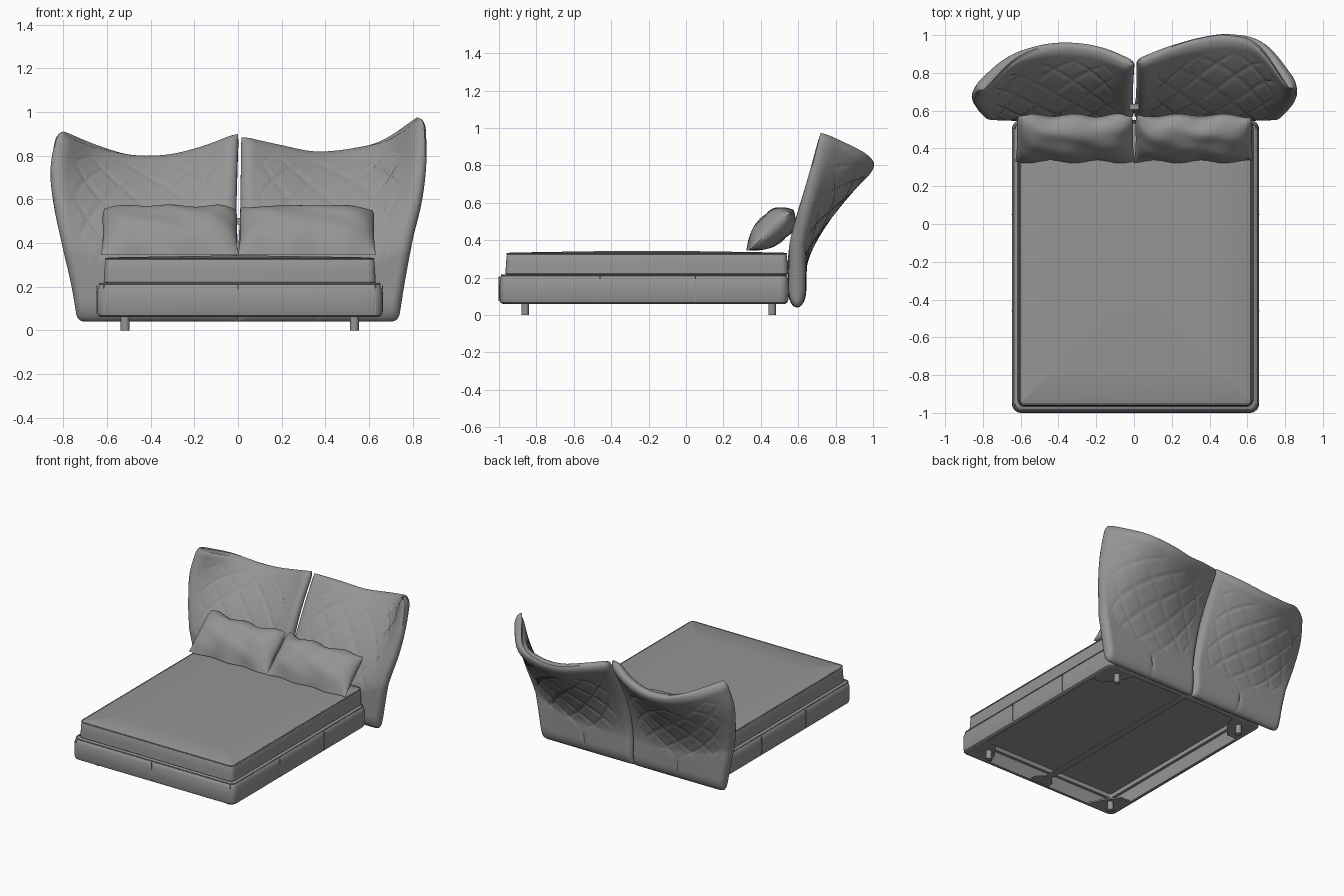
import bpy, bmesh, math
from mathutils import Vector

if "Cube" in bpy.data.objects:
    bpy.data.objects.remove(bpy.data.objects["Cube"])

grey = bpy.data.materials.new("upholstery grey")
grey.use_nodes = True
GREY = (0.3, 0.3, 0.3, 1)
grey.diffuse_color = GREY
grey.node_tree.nodes["Principled BSDF"].inputs["Base Color"].default_value = GREY
parts = []
BED_X = 0.008  # the bed sits slightly off the headboard's centre


def finish(name, bm):
    bmesh.ops.remove_doubles(bm, verts=bm.verts, dist=1e-5)
    bmesh.ops.recalc_face_normals(bm, faces=bm.faces)
    mesh = bpy.data.meshes.new(name)
    bm.to_mesh(mesh)
    bm.free()
    mesh.materials.append(grey)
    ob = bpy.data.objects.new(name, mesh)
    bpy.context.collection.objects.link(ob)
    parts.append(ob)
    return ob


def spline(pts, t):
    """Smooth value at t in 0..1 through evenly spaced points."""
    n = len(pts) - 1
    t = min(max(t, 0), 1) * n
    i = min(int(t), n - 1)
    t -= i
    b, c = pts[i], pts[i + 1]
    a = pts[i - 1] if i else 2 * b - c
    d = pts[i + 2] if i + 2 <= n else 2 * c - b
    return b + t * ((c - a) + t * ((2*a - 5*b + 4*c - d) + t * (3*b - a - 3*c + d))) / 2


def rounding(d, r):
    return math.sqrt(max(0, 1 - (1 - min(1, max(0, d) / r)) ** 2))


def cushion(name, nu, nv, point, half):
    """Closed padded sheet: point(u, v) is its middle, half(u, v, i, j) its half thickness."""
    bm = bmesh.new()
    warp = lambda t: t - 0.6 * math.sin(2 * math.pi * t) / (2 * math.pi)
    sides = ([], [])
    e = 0.01
    for i in range(nu + 1):
        rows = ([], [])
        for j in range(nv + 1):
            u, v = warp(i / nu), warp(j / nv)
            p = point(u, v)
            du = point(min(u + e, 1), v) - point(max(u - e, 0), v)
            dv = point(u, min(v + e, 1)) - point(u, max(v - e, 0))
            n = du.cross(dv).normalized() * half(u, v, i, j)
            rows[0].append(bm.verts.new(p + n))
            rows[1].append(bm.verts.new(p - n))
        sides[0].append(rows[0])
        sides[1].append(rows[1])
    for g in sides:
        for i in range(nu):
            for j in range(nv):
                bm.faces.new((g[i][j], g[i + 1][j], g[i + 1][j + 1], g[i][j + 1]))
    return finish(name, bm)


def ring(hx, y0, y1, r, z, steps=6):
    """Rounded rectangle points at height z."""
    out = []
    for k, (sx, y) in enumerate(((1, y1 - r), (-1, y1 - r), (-1, y0 + r), (1, y0 + r))):
        for s in range(steps + 1):
            a = math.pi / 2 * (k + s / steps)
            out.append(Vector((BED_X + sx * (hx - r) + r * math.cos(a), y + r * math.sin(a), z)))
    return out


def lofted_box(name, hx, y0, y1, r, profile):
    """Skin rounded rectangles given as (inset, z) steps and cap both ends."""
    bm = bmesh.new()
    loops = [[bm.verts.new(p) for p in ring(hx - d, y0 + d, y1 - d, max(r - d, 0.008), z)]
             for d, z in profile]
    for a, b in zip(loops, loops[1:]):
        for k in range(len(a)):
            m = (k + 1) % len(a)
            bm.faces.new((a[k], a[m], b[m], b[k]))
    bm.faces.new(loops[0])
    bm.faces.new(loops[-1])
    return finish(name, bm)


def prism(name, outline, z0, z1):
    bm = bmesh.new()
    face = bm.faces.new([bm.verts.new((BED_X + x, y, z0)) for x, y in outline])
    new = bmesh.ops.extrude_face_region(bm, geom=[face])["geom"]
    bmesh.ops.translate(bm, vec=(0, 0, z1 - z0), verts=[g for g in new if isinstance(g, bmesh.types.BMVert)])
    return finish(name, bm)


def block(name, x, y, z, sx, sy, sz):
    return prism(name, [(x - sx/2, y - sy/2), (x + sx/2, y - sy/2),
                        (x + sx/2, y + sy/2), (x - sx/2, y + sy/2)], z - sz/2, z + sz/2)


def piping(name, points, radius=0.004):
    """Closed cord swept along a loop lying flat."""
    bm = bmesh.new()
    n, m = len(points), 6
    loops = []
    for k, p in enumerate(points):
        t = (points[(k + 1) % n] - points[k - 1]).normalized()
        side = Vector((t.y, -t.x, 0))
        loops.append([bm.verts.new(p + radius * (side * math.cos(a) + Vector((0, 0, math.sin(a)))))
                      for a in (2 * math.pi * s / m for s in range(m))])
    for k in range(n):
        a, b = loops[k], loops[(k + 1) % n]
        for s in range(m):
            bm.faces.new((a[s], a[(s + 1) % m], b[(s + 1) % m], b[s]))
    finish(name, bm)


# Headboard: two scooped, quilted wings that lean back and curl forward at the outer edge
def wing(name, side, inner, outer, top_z, top_y):
    BASE, CELL, MID = 0.04, 14, 44

    def point(u, v):
        corner = 0.03 * (2 - rounding(v, 0.04) - rounding(1 - v, 0.05))
        x = spline(inner, v) * (1 - u) + (spline(outer, v) - corner) * u
        zt, yt = spline(top_z, u), spline(top_y, u)
        z = BASE + v * (zt - BASE)
        start = 0.24 + 0.14 * u ** 3
        lean = max(0, (z - start) / (zt - start)) ** (1.6 - 0.4 * u ** 3)
        return Vector((side * x, 0.594 + (yt - 0.594) * lean, z))

    def half(u, v, i, j):
        f = rounding(min(u, 1 - u) * 0.8, 0.045)
        f *= rounding(v * 0.85, 0.1) * rounding((1 - v) * 0.85, 0.045)
        h = (0.046 - 0.012 * v + 0.012 * math.sin(math.pi * v) * math.sin(math.pi * u)) * f
        # diamond seams sink into the padding, plus one upright seam below them
        i -= MID
        d = min((i + j) % CELL, -(i + j) % CELL, (i - j) % CELL, (j - i) % CELL)
        low = 0.2 + 0.3 * abs(u - 0.5)
        fade = min(1, 12 * min(u - 0.07, 0.93 - u, v - low, 0.94 - v))
        if fade > 0:
            h -= 0.008 * fade * math.exp(-d * d / 0.5)
        elif v <= low:
            h -= 0.006 * math.exp(-i * i / 0.5) * f
        return max(h, 0)

    cushion(name, 2 * MID, 92, point, half)


wing("headboard_left_wing", 1, (0.0, 0.0, 0.002, 0.01, 0.013, 0.016),
     (0.735, 0.765, 0.80, 0.84, 0.857, 0.85),
     (0.885, 0.845, 0.812, 0.825, 0.87, 0.975), (0.86, 0.93, 0.98, 0.998, 0.945, 0.72))
wing("headboard_right_wing", -1, (0.0, 0.0, 0.002, 0.006, 0.004, 0.0),
     (0.735, 0.765, 0.805, 0.84, 0.855, 0.825),
     (0.90, 0.835, 0.797, 0.80, 0.845, 0.91), (0.85, 0.925, 0.954, 0.938, 0.87, 0.71))
block("headboard_connector", -0.006, 0.62, 0.5, 0.05, 0.03, 0.03)

# Padded base, hollow underneath up to the mattress support
lofted_box("bed_base", 0.655, -1.0, 0.55, 0.05,
           [(0.055, 0.19), (0.055, 0.16), (0.035, 0.16), (0.035, 0.062), (0.02, 0.06), (0.007, 0.068),
            (0.001, 0.09), (0.0, 0.14), (0.003, 0.185), (0.012, 0.207), (0.025, 0.215), (0.06, 0.215)])
piping("base_piping", ring(0.641, -0.986, 0.536, 0.036, 0.213))
for s in (-1, 1):
    for y in (-0.46, 0.05):
        block("base_side_seam", s * 0.654, y, 0.14, 0.006, 0.005, 0.13)
    block("base_corner_seam", s * 0.622, -0.993, 0.14, 0.005, 0.008, 0.13)
block("base_front_seam", -BED_X, -0.999, 0.14, 0.005, 0.006, 0.13)

# Mattress with a slightly crowned top
lofted_box("mattress", 0.622, -0.965, 0.545, 0.035,
           [(0.03, 0.21), (0.008, 0.214), (0.0, 0.224), (0.002, 0.27), (0.006, 0.318),
            (0.012, 0.33), (0.022, 0.334), (0.2, 0.337), (0.45, 0.341), (0.58, 0.343)])
piping("mattress_top_piping", ring(0.614, -0.957, 0.537, 0.028, 0.328))
piping("mattress_bottom_piping", ring(0.62, -0.963, 0.543, 0.035, 0.222))


# Pillows resting against the headboard, thin at the lower lip and plump higher up
def pillow(name, cx, phase):
    def point(u, v):
        a, b = 2 * u - 1, 2 * v - 1
        x = cx + 0.316 * a * (1 - 0.03 * (1 - b * b) - 0.05 * max(b, 0) ** 4)
        s = 0.5 + 0.5 * b * (1 - 0.09 * max(b, 0) * (1 - a * a))
        wave = 0.008 * math.sin(16 * u + phase) * b
        return Vector((x, 0.33 + 0.24 * s + wave, 0.345 + 0.212 * s + wave * max(b, 0)))

    def half(u, v, i, j):
        a, b = abs(2 * u - 1), abs(2 * v ** 1.4 - 1)
        puff = (1 - a ** 5) ** 0.6 * (1 - b ** 3) ** 0.75
        fold = math.sin(14 * u + 5 * v + phase) * math.sin(9 * v - 4 * u + phase)
        return puff * (0.08 + 0.006 * fold)

    cushion(name, 48, 36, point, half)


pillow("right_pillow", -0.312, 0.0)
pillow("left_pillow", 0.316, 2.0)

# Underside: centre beam with a flared foot end, corner plates and legs
prism("centre_beam", [(-0.025, 0.515), (-0.025, -0.87), (-0.075, -0.92), (-0.075, -0.965),
                      (0.075, -0.965), (0.075, -0.92), (0.025, -0.87), (0.025, 0.515)], 0.064, 0.07)
for s in (-1, 1):
    for end, y, leg_y in ((-1, -0.97, -0.86), (1, 0.52, 0.46)):
        x = s * 0.622
        prism("corner_plate", [(x, y), (x - s * 0.2, y), (x - s * 0.16, y - end * 0.1),
                               (x - s * 0.08, y - end * 0.2), (x, y - end * 0.2)], 0.062, 0.072)
        bm = bmesh.new()
        bmesh.ops.create_cone(bm, cap_ends=True, segments=24, radius1=0.02, radius2=0.02, depth=0.066)
        bmesh.ops.translate(bm, verts=bm.verts, vec=(BED_X + s * 0.525, leg_y, 0.033))
        finish("leg", bm)

# Smooth shading with crisp edges
bpy.ops.object.select_all(action="DESELECT")
for ob in parts:
    ob.select_set(True)
bpy.context.view_layer.objects.active = parts[0]
bpy.ops.object.shade_smooth_by_angle(angle=math.radians(40))
